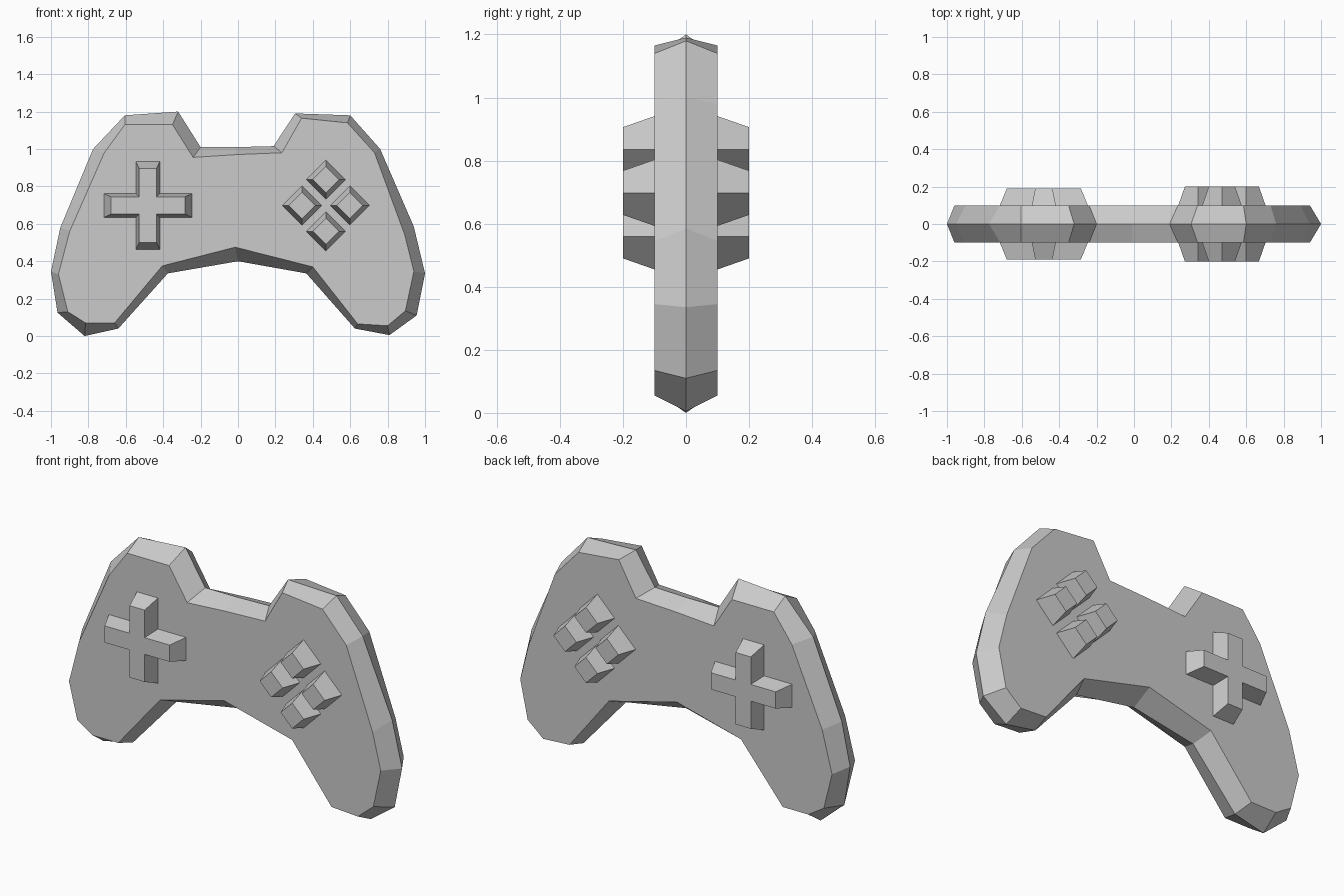
import bpy
import bmesh

if "Cube" in bpy.data.objects:
    bpy.data.objects.remove(bpy.data.objects["Cube"])


def make_half(name, base, y_base, top, y_top):
    """Tapered front shell between two matching outlines, mirrored to the back."""
    bm = bmesh.new()
    lower = [bm.verts.new((x, y_base, z)) for x, z in base]
    upper = [bm.verts.new((x, y_top, z)) for x, z in top]
    n = len(base)
    bm.faces.new(upper)
    for i in range(n):
        j = (i + 1) % n
        bm.faces.new((lower[i], lower[j], upper[j], upper[i]))
    bmesh.ops.recalc_face_normals(bm, faces=bm.faces[:])
    mesh = bpy.data.meshes.new(name)
    bm.to_mesh(mesh)
    bm.free()
    obj = bpy.data.objects.new(name, mesh)
    bpy.context.collection.objects.link(obj)
    mirror = obj.modifiers.new("front_to_back", 'MIRROR')
    mirror.use_axis = (False, True, False)
    mirror.use_clip = True
    return obj


# Body: outer rim on the mid plane, smaller outline on the flat faces
rim = [(-1.0, .345), (-.95, .58), (-.775, 1.0), (-.605, 1.18), (-.32, 1.2),
       (-.20, 1.01), (-.01, 1.01), (.19, 1.015), (.305, 1.19), (.60, 1.18),
       (.76, 1.0), (.94, .585), (1.0, .335), (.955, .11), (.81, .005),
       (.625, .04), (.365, .335), (0, .40), (-.375, .335), (-.64, .04),
       (-.82, 0), (-.965, .125)]
face = [(-.96, .33), (-.90, .56), (-.715, .98), (-.605, 1.13), (-.35, 1.13),
        (-.24, .955), (-.01, .97), (.235, .98), (.34, 1.165), (.585, 1.14),
        (.73, .98), (.89, .545), (.94, .345), (.895, .135), (.80, .055),
        (.64, .065), (.40, .37), (-.015, .475), (-.405, .375), (-.66, .07),
        (-.815, .07), (-.91, .13)]
make_half("controller_body", rim, 0, face, -.1)


def cross(cx, cz, length, width):
    quarter = [(length, -width), (length, width), (width, width)]
    points = []
    for _ in range(4):
        points += quarter
        quarter = [(-z, x) for x, z in quarter]
    return [(cx + x, cz + z) for x, z in points]


def diamond(cx, cz, r):
    return [(cx + r, cz), (cx, cz + r), (cx - r, cz), (cx, cz - r)]


# Direction pad
make_half("direction_pad", cross(-.482, .698, .235, .064), -.1,
          cross(-.482, .698, .198, .046), -.19)

# Four diamond buttons
for label, dx, dz in (("top", 0, .138), ("bottom", 0, -.138),
                      ("left", -.128, 0), ("right", .128, 0)):
    x, z = .47 + dx, .698 + dz
    make_half(label + "_button", diamond(x, z, .105), -.1,
              diamond(x, z, .07), -.2)
